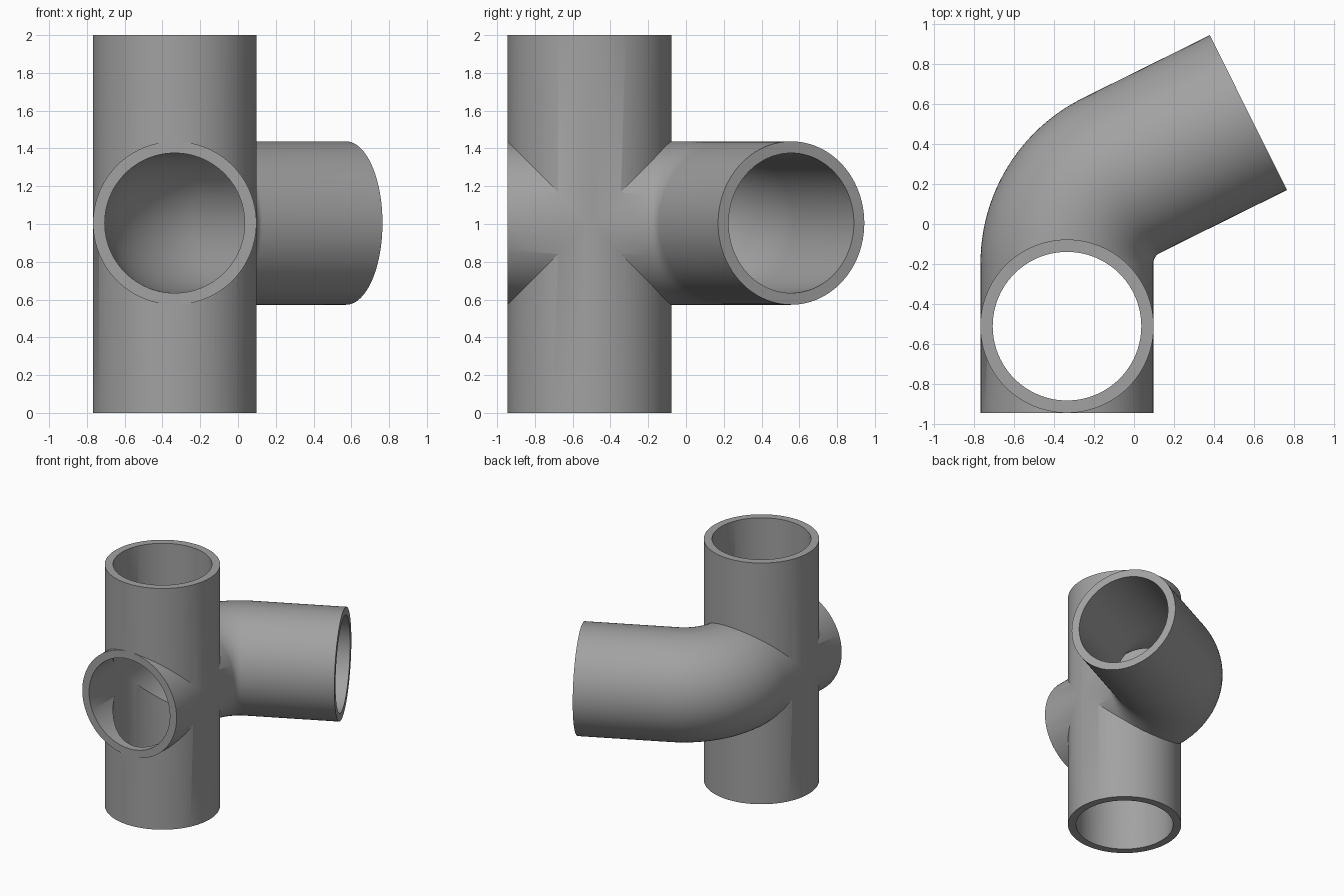
import bpy, bmesh, math
from mathutils import Vector

if "Cube" in bpy.data.objects:
    bpy.data.objects.remove(bpy.data.objects["Cube"])

SEGS = 96
X0, Y0, Z0 = -0.335, -0.511, 1.005      # crossing point of the two pipes
R_OUT, R_IN = 0.433, 0.371
TURN = math.radians(63.5)               # how far the side branch bends
BEND_R = R_OUT + 0.055                  # centreline radius of the elbow
BEND_Y = -0.195                         # where the elbow starts
END = Vector((0.572, 0.557, Z0))        # centre of the branch mouth


def sweep(name, path, radius):
    """Closed round bar along (point, heading) pairs with a common side axis."""
    bm = bmesh.new()
    rings = []
    for p, side, up in path:
        rings.append([bm.verts.new(p + radius * (math.cos(a) * side + math.sin(a) * up))
                      for a in (2 * math.pi * i / SEGS for i in range(SEGS))])
    for a, b in zip(rings, rings[1:]):
        for i in range(SEGS):
            j = (i + 1) % SEGS
            bm.faces.new((a[i], a[j], b[j], b[i]))
    bm.faces.new(rings[0][::-1])
    bm.faces.new(rings[-1])
    bmesh.ops.recalc_face_normals(bm, faces=bm.faces)
    mesh = bpy.data.meshes.new(name)
    bm.to_mesh(mesh)
    bm.free()
    obj = bpy.data.objects.new(name, mesh)
    bpy.context.collection.objects.link(obj)
    return obj


def upright_path(extra):
    x, y = Vector((1, 0, 0)), Vector((0, 1, 0))
    return [(Vector((X0, Y0, z)), x, y) for z in (-extra, 2 + extra)]


def branch_path(extra):
    z = Vector((0, 0, 1))
    centre = Vector((X0 + BEND_R, BEND_Y, Z0))
    path = [(Vector((X0, -0.944 - extra, Z0)), Vector((1, 0, 0)), z)]
    steps = 24
    for i in range(steps + 1):
        t = TURN * i / steps
        out = Vector((-math.cos(t), math.sin(t), 0))
        path.append((centre + BEND_R * out, -out, z))
    heading = Vector((math.sin(TURN), math.cos(TURN), 0))
    path.append((END + extra * heading, path[-1][1], z))
    return path


def combine(target, tool, operation):
    mod = target.modifiers.new("combine", 'BOOLEAN')
    mod.operation, mod.solver, mod.object = operation, 'EXACT', tool
    bpy.context.view_layer.objects.active = target
    bpy.ops.object.modifier_apply(modifier=mod.name)
    bpy.data.objects.remove(tool)


# Outer walls: upright pipe joined with the bent branch
fitting = sweep("pipe_fitting", upright_path(0), R_OUT + 0.0005)
combine(fitting, sweep("branch_wall", branch_path(0), R_OUT - 0.0005), 'UNION')

# Bores cut through both pipes
combine(fitting, sweep("upright_bore", upright_path(0.1), R_IN + 0.0005), 'DIFFERENCE')
combine(fitting, sweep("branch_bore", branch_path(0.1), R_IN - 0.0005), 'DIFFERENCE')

# Plain grey finish
grey = bpy.data.materials.new("grey")
grey.diffuse_color = (0.36, 0.36, 0.36, 1)
grey.use_nodes = True
grey.node_tree.nodes["Principled BSDF"].inputs["Base Color"].default_value = grey.diffuse_color
fitting.data.materials.clear()
fitting.data.materials.append(grey)

bpy.ops.object.select_all(action='DESELECT')
fitting.select_set(True)
bpy.context.view_layer.objects.active = fitting
bpy.ops.object.shade_smooth_by_angle(angle=math.radians(30))
